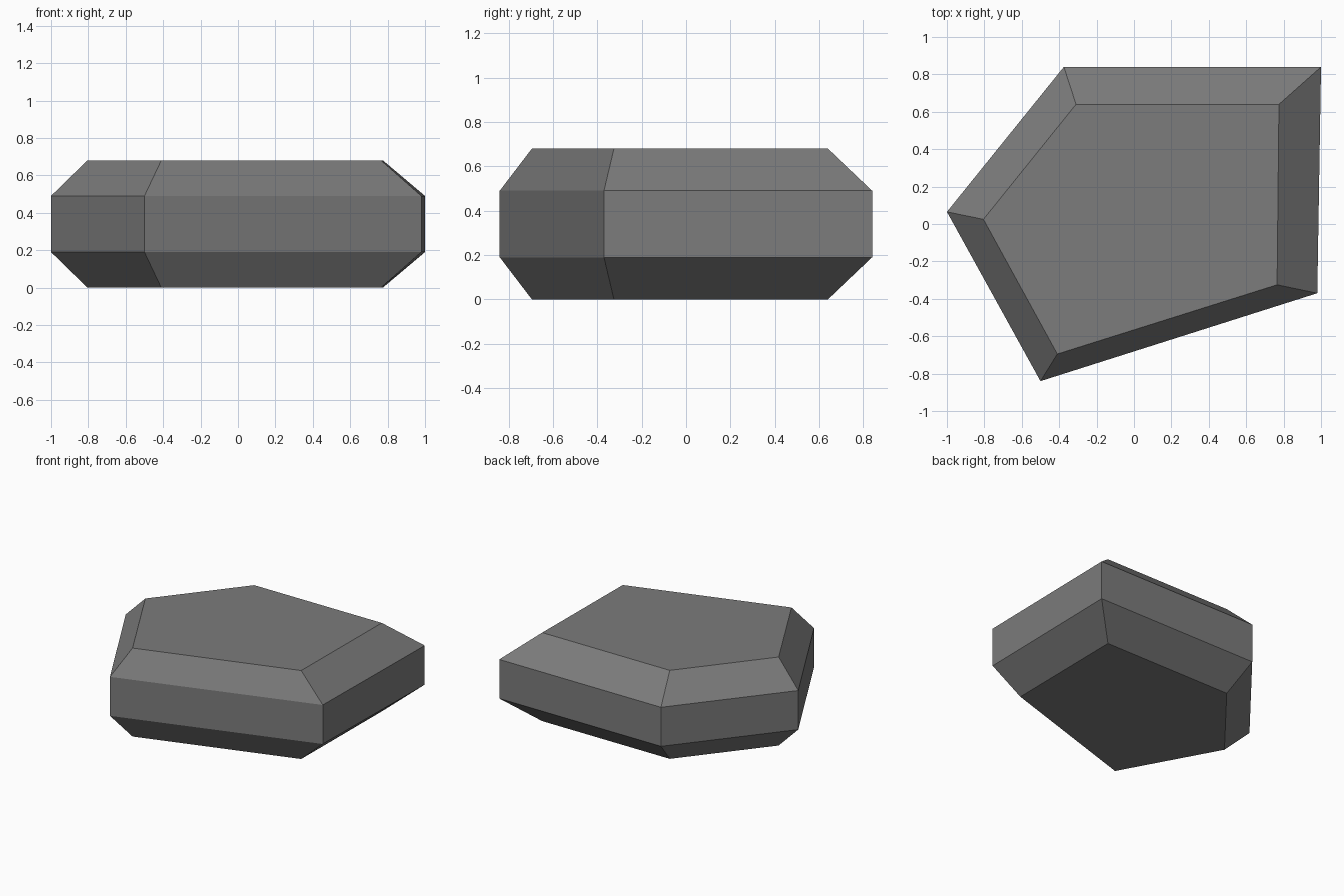
import bpy
import bmesh

cube = bpy.data.objects.get("Cube")
if cube:
    bpy.data.objects.remove(cube, do_unlink=True)

# Stone material
stone_grey = bpy.data.materials.new("stone_grey")
stone_grey.use_nodes = True
colour = (0.2, 0.2, 0.2, 1.0)
stone_grey.diffuse_color = colour
bsdf = next(n for n in stone_grey.node_tree.nodes if n.type == 'BSDF_PRINCIPLED')
bsdf.inputs["Base Color"].default_value = colour
bsdf.inputs["Roughness"].default_value = 0.8

# Irregular five-sided outlines: wide girdle and smaller cap
girdle = [(-1.0, 0.065), (-0.5, -0.84), (0.98, -0.37), (1.0, 0.84), (-0.375, 0.84)]
cap = [(-0.805, 0.025), (-0.41, -0.695), (0.765, -0.325), (0.775, 0.64), (-0.31, 0.64)]
layers = [(cap, 0.0), (girdle, 0.19), (girdle, 0.49), (cap, 0.68)]

# Stack the outlines and bridge them with flat faces
bm = bmesh.new()
rings = [[bm.verts.new((x, y, z)) for x, y in outline] for outline, z in layers]
for low, high in zip(rings, rings[1:]):
    for i in range(5):
        j = (i + 1) % 5
        bm.faces.new((low[i], low[j], high[j], high[i]))
bm.faces.new(rings[0][::-1])
bm.faces.new(rings[-1])
bmesh.ops.recalc_face_normals(bm, faces=bm.faces[:])

mesh = bpy.data.meshes.new("stone")
bm.to_mesh(mesh)
bm.free()
mesh.materials.append(stone_grey)
stone = bpy.data.objects.new("stone", mesh)
bpy.context.collection.objects.link(stone)
